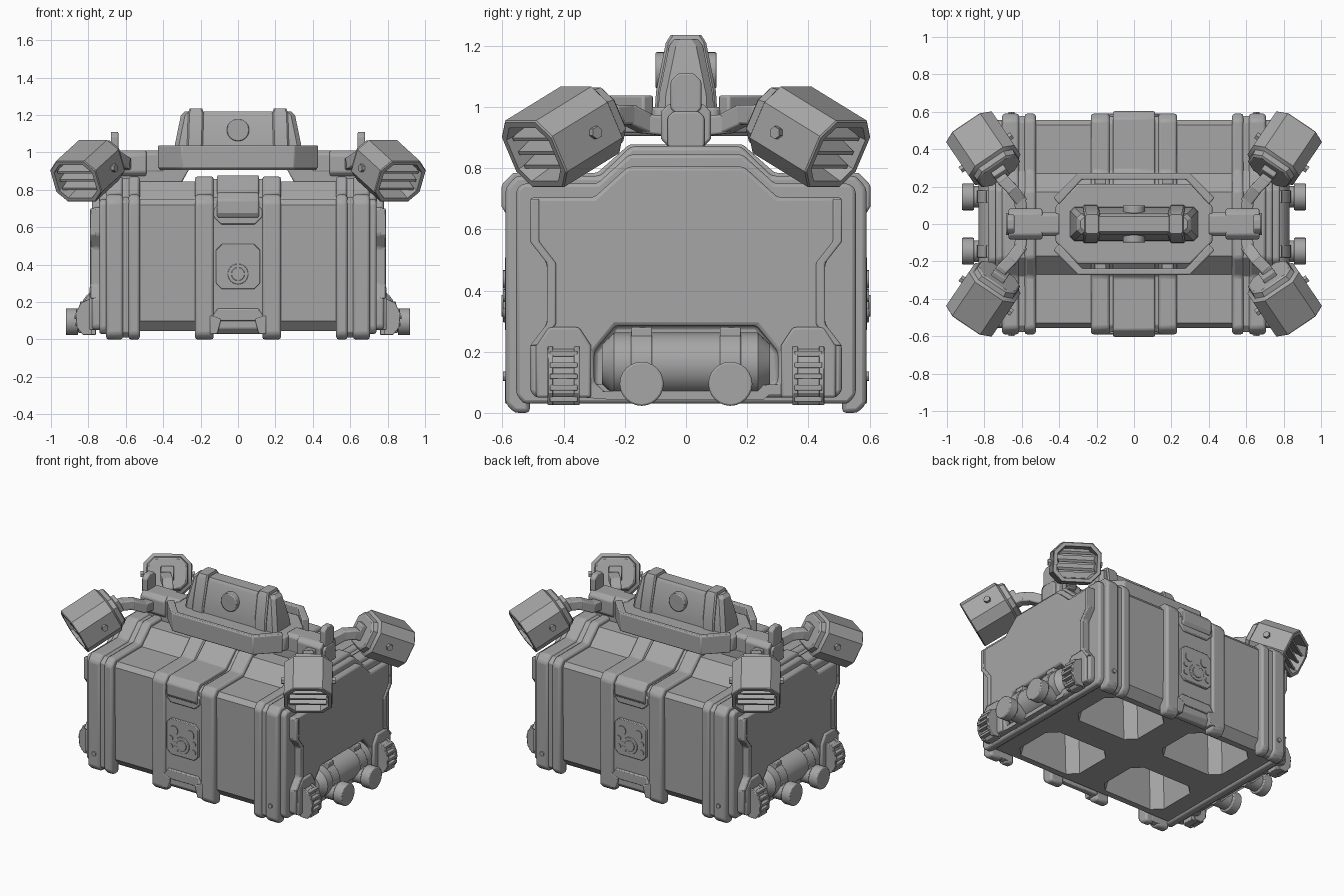
import bpy, bmesh, math
from mathutils import Matrix, Vector

if "Cube" in bpy.data.objects:
    bpy.data.objects.remove(bpy.data.objects["Cube"])

grey = bpy.data.materials.new("mid_grey")
grey.diffuse_color = (0.38, 0.38, 0.38, 1)
grey.use_nodes = True
grey.node_tree.nodes["Principled BSDF"].inputs["Base Color"].default_value = grey.diffuse_color


def finish(name, bm, bevel=0.0, mat=None):
    bmesh.ops.recalc_face_normals(bm, faces=bm.faces)
    if mat:
        bm.transform(mat)
    me = bpy.data.meshes.new(name)
    bm.to_mesh(me)
    bm.free()
    me.materials.append(grey)
    ob = bpy.data.objects.new(name, me)
    bpy.context.collection.objects.link(ob)
    smooth(ob)
    if bevel:
        m = ob.modifiers.new("bevel", 'BEVEL')
        m.width, m.segments, m.limit_method = bevel, 2, 'ANGLE'
        m.angle_limit = math.radians(35)
    return ob


def smooth(ob):
    bpy.context.view_layer.objects.active = ob
    bpy.ops.object.select_all(action='DESELECT')
    ob.select_set(True)
    bpy.ops.object.shade_smooth_by_angle(angle=math.radians(30))


def carve(ob, cut):
    """Subtract a cutter from an object, then drop the cutter."""
    cut.hide_render = True
    m = ob.modifiers.new("carve", 'BOOLEAN')
    m.operation, m.object, m.solver = 'DIFFERENCE', cut, 'EXACT'
    bpy.context.view_layer.objects.active = ob
    bpy.ops.object.modifier_move_to_index(modifier=m.name, index=0)
    bpy.ops.object.modifier_apply(modifier=m.name)
    bpy.data.objects.remove(cut)
    smooth(ob)


def loft(name, rings, bevel=0.0, mat=None):
    """Skin a list of equal point rings and cap both ends."""
    bm = bmesh.new()
    vs = [[bm.verts.new(p) for p in r] for r in rings]
    n = len(vs[0])
    for a, b in zip(vs, vs[1:]):
        for i in range(n):
            bm.faces.new((a[i], a[(i + 1) % n], b[(i + 1) % n], b[i]))
    bm.faces.new(vs[0])
    bm.faces.new(vs[-1])
    return finish(name, bm, bevel, mat)


def prism(name, pts, axis, a, b, bevel=0.0, mat=None):
    put = {'x': lambda t, p, q: (t, p, q), 'y': lambda t, p, q: (p, t, q), 'z': lambda t, p, q: (p, q, t)}[axis]
    return loft(name, [[put(t, *p) for p in pts] for t in (a, b)], bevel, mat)


def octo(p, q, c, cp=0, cq=0):
    """Chamfered rectangle with half sizes p, q."""
    return [(cp + u, cq + v) for u, v in ((p, -q + c), (p, q - c), (p - c, q), (-p + c, q),
            (-p, q - c), (-p, -q + c), (-p + c, -q), (p - c, -q))]


def box(name, lo, hi, bevel=0.0, mat=None):
    return prism(name, [(lo[0], lo[1]), (hi[0], lo[1]), (hi[0], hi[1]), (lo[0], hi[1])],
                 'z', lo[2], hi[2], bevel, mat)


def circle(r, cp=0, cq=0, n=24):
    return [(cp + r * math.cos(2 * math.pi * i / n), cq + r * math.sin(2 * math.pi * i / n)) for i in range(n)]


def sym(half):
    return half + [(-y, z) for y, z in reversed(half)]


# Crate core with four deep pockets underneath
core = prism("crate_core", sym([(.50, .045), (.55, .10), (.555, .72), (.53, .75), (.27, .75), (.17, .845)]),
             'x', -.70, .70)
for sx in (-1, 1):
    for sy in (-1, 1):
        carve(core, loft("pocket_cutter", [[(x, y, z) for x, y in octo(.24 - d, .185 - d, .06, sx * .335, sy * .275)]
                                           for z, d in ((.0, -.005), (.34, .05))]))


# Straps that wrap the crate over the top and down to the feet
def strap(name, x0, x1, d=0.0, foot=0.0, bevel=.014):
    outer = [(.51, foot), (.56 - d, foot), (.59 - d, foot + .03), (.59 - d, .735), (.555 - d, .775 - d),
             (.28, .775 - d), (.18, .872 - d)]
    inner = [(.15, .80), (.25, .70), (.51, .70)]
    pts = outer + [(-y, z) for y, z in reversed(outer)] + [(-y, z) for y, z in reversed(inner)] + inner
    return prism(name, pts, 'x', x0, x1, bevel)


strap("centre_strap", -.14, .14, .014, .03, .006)
for s in (-1, 1):
    strap("inner_rib", s * .13, s * .23)
    strap("outer_rib", s * .525, s * .585)
    strap("rib_bridge", s * .57, s * .64, .012, .01, .004)
    strap("end_rib", s * .615, s * .705)

# Latch band running over the lid from front to back
prism("latch_band", sym([(.55, .65), (.588, .65), (.603, .675), (.603, .745), (.565, .785), (.29, .785),
                         (.185, .878)]), 'x', -.112, .112, .008)

# Front and back fittings: latch base, control plate, lower lip, bolts
for s in (-1, 1):
    prism("latch_base", octo(.13, .06, .04, 0, .675), 'y', s * .55, s * .588, .006)
    prism("control_plate", octo(.117, .12, .03, 0, .39), 'y', s * .56, s * .592, .004)
    prism("dial_rim", circle(.055, 0, .35), 'y', s * .58, s * .598, .003)
    prism("dial", circle(.036, 0, .35), 'y', s * .58, s * .603, .003)
    for x, z, r in ((.06, .437, .03), (.085, .38, .017), (.085, .325, .017)):
        for sx in (-1, 1):
            prism("button", circle(r, sx * x, z, 16), 'y', s * .58, s * .598)
    prism("lower_lip", [(-.15, .10), (.15, .10), (.11, .165), (-.11, .165)], 'y', s * .55, s * .59, .006)
    for sx in (-1, 1):
        prism("lip_side", [(sx * .15, .03), (sx * .11, .03), (sx * .09, .11), (sx * .15, .13)],
              'y', s * .53, s * .592, .005)
        prism("foot_bolt", circle(.015, sx * .655, .12, 12), 'y', s * .58, s * .598)

# End walls, each with a recess for the side tank
for s in (-1, 1):
    frame = prism("end_frame", sym([(.53, .03), (.555, .06), (.555, .73), (.535, .75), (.29, .75), (.185, .845)]),
                  'x', s * .69, s * .74, .012)
    panel = prism("end_panel", sym([(.49, .05), (.51, .07), (.51, .22), (.455, .29), (.455, .49), (.51, .56),
                                    (.51, .705), (.30, .705), (.19, .805)]), 'x', s * .73, s * .78, .012)
    for ob in (frame, panel):
        carve(ob, prism("recess_cutter", sym([(.25, .056), (.30, .10), (.30, .20), (.23, .285)]),
                        'x', s * .705, s * .85))
    for sy in (-1, 1):
        # Raised trim following the notched edge
        line = [(.51, .70), (.51, .56), (.455, .49), (.455, .29), (.51, .22)]
        prism("edge_trim", [(sy * y, z) for y, z in line] +
              [(sy * (y - .03), z) for y, z in reversed(line)], 'x', s * .76, s * .79, .005)
        # Ridged corner guard and its housing
        y0 = sy * .40
        prism("guard_housing", [(y0 + u, z) for u, z in ((-.09, .05), (.09, .05), (.09, .22), (.05, .28),
              (-.05, .28), (-.09, .22))], 'x', s * .75, s * .795, .008)
        path = [(.78, .025), (.83, .025), (.862, .065), (.868, .14), (.842, .195), (.78, .225)]
        prism("corner_guard", [(s * (x - .02), z) for x, z in path], 'y', y0 - .042, y0 + .042, .004)
        for e in (-1, 1):
            prism("guard_side", [(s * x, z) for x, z in path], 'y', y0 + e * .034, y0 + e * .052, .003)
        for x, z in ((.838, .045), (.856, .082), (.86, .119), (.852, .156), (.83, .193)):
            box("guard_ridge", (s * x - .014, y0 - .045, z - .009), (s * x + .014, y0 + .045, z + .009), .003)
        # Tank straps and outlets
        y1 = sy * .145
        prism("tank_strap", circle(.110, s * .73, .16), 'y', y1 - .034, y1 + .034, .004)
        box("strap_tab", (s * .755 - .035, y1 - .034, .2), (s * .755 + .035, y1 + .034, .28), .004)
        prism("outlet_pipe", circle(.058, y1, .095), 'x', s * .76, s * .87)
        prism("outlet_cap", circle(.072, y1, .095), 'x', s * .855, s * .92, .006)
    loft("side_tank", [[(p, y, q) for p, q in circle(r, s * .73, .16)] for y, r in
                       ((-.275, .065), (-.235, .102), (.235, .102), (.275, .065))])

# Top tray on its two end mounts
prism("tray_floor", octo(.42, .215, .12), 'z', .905, 1.0, .01)
for s in (-1, 1):
    rail = [(-.43, .14), (-.30, .272), (.30, .272), (.43, .14)]
    rim = [(x, s * y) for x, y in rail] + [(x * .93, s * (y - .035)) for x, y in reversed(rail)]
    prism("tray_rail", rim, 'z', .915, 1.038, .007)
    for x in (-.18, .18):
        box("rail_bracket", (x - .03, s * .235 - .035, .915), (x + .03, s * .235 + .035, .97), .004)
    # End mounts: pedestal, neck, block, socket and hook
    prism("mount_pedestal", [(s * .30, .84), (s * .66, .84), (s * .66, .93), (s * .25, .93)], 'y', -.062, .062, .008)
    prism("mount_neck", octo(.065, .065, .02, 0, .945), 'x', s * .40, s * .54, .006)
    prism("mount_block", octo(.082, .07, .025, 0, .94), 'x', s * .49, s * .67, .008)
    prism("mount_socket", octo(.06, .065, .018, 0, .92), 'x', s * .65, s * .685, .006)
    prism("mount_hook", octo(.05, .07, .025, 0, 1.04), 'x', s * .64, s * .68, .006)

# Top housing with two bands and side knobs
def housing(name, parts, c):
    return loft(name, [[(x, y, z) for x, y in octo(hx, hy, c, cx)] for hx, hy, z, cx in parts])


housing("top_housing", [(.345, .092, .96, 0), (.338, .088, 1.04, 0), (.305, .055, 1.20, 0),
                        (.285, .04, 1.22, 0)], .022)
for s in (-1, 1):
    housing("housing_band", [(.042, .104, .96, s * .235), (.042, .098, 1.05, s * .23),
                             (.042, .066, 1.21, s * .225), (.034, .05, 1.235, s * .225)], .008)
    prism("housing_knob", circle(.06, 0, 1.12), 'y', 0, s * .10, .006)

# Four tilted lamps with louvres, each on a curved arm
for sx in (-1, 1):
    for sy in (-1, 1):
        fwd = Vector((sx * .56 * .89, sy * .83 * .89, -.455)).normalized()
        side = Vector((0, 0, 1)).cross(fwd).normalized()
        up = fwd.cross(side)
        M = Matrix((fwd, side, up)).transposed().to_4x4()
        M.translation = (sx * .80, sy * .397, .907)
        rings = [(-.160, .112, .088, .04), (-.152, .122, .098, .045), (-.125, .126, .104, .045),
                 (-.112, .147, .122, .057), (.132, .147, .122, .057), (.137, .143, .118, .056),
                 (.137, .122, .098, .045), (.03, .112, .088, .04)]
        loft("lamp_shell", [[(x, y, z) for y, z in octo(w, h, c)] for x, w, h, c in rings], 0, M)
        for z in (-.05, 0, .05):
            prism("lamp_louvre", [(.03, z + .012), (.03, z + .022), (.12, z + .002), (.12, z - .010)],
                  'y', -.112, .112, 0, M)
        for e in (-1, 1):
            prism("lamp_bolt", [(x - .02, z) for x, z in circle(.021, 0, 0, 6)], 'y', e * .14, e * .166, 0, M)
        box("lamp_hinge", (-.19, -.04, -.045), (-.15, .04, .045), .006, M)
        # Arm: swept bracket from the mount to the lamp hinge
        pts = [Vector((sx * x, sy * y, z)) for x, y, z in
               ((.60, .05, .935), (.61, .13, .945), (.655, .19, .975), (.70, .235, .975), (.725, .27, .96))]
        for a, b in zip(pts, pts[1:]):
            R = (b - a).to_track_quat('X', 'Z').to_matrix().to_4x4()
            R.translation = a
            box("lamp_arm", (-.015, -.032, -.032), ((b - a).length + .015, .032, .032), .008, R)
